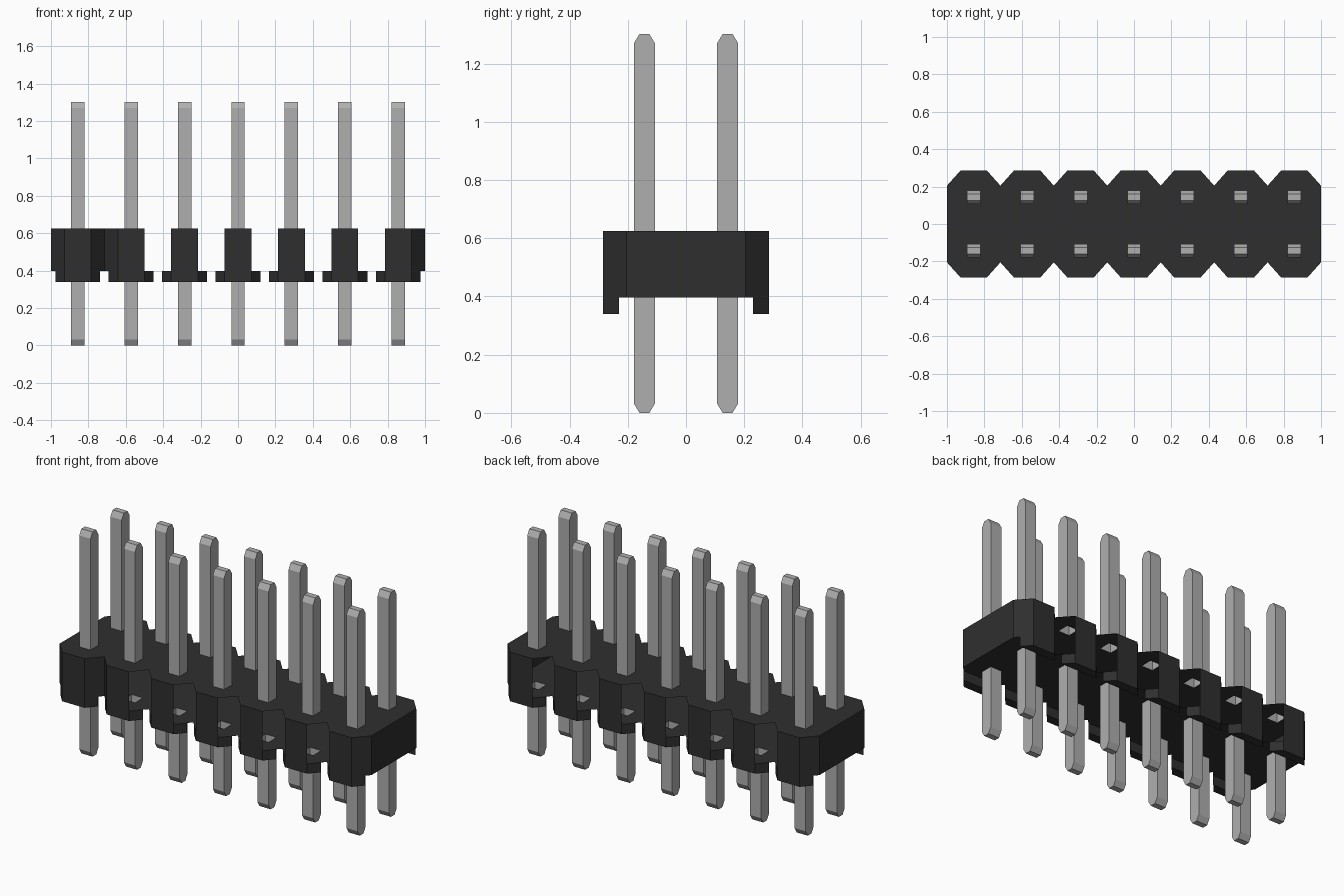
import bpy, bmesh

cube = bpy.data.objects.get("Cube")
if cube:
    bpy.data.objects.remove(cube, do_unlink=True)

COLS = 7
PITCH = 2 / COLS
ROW_Y = PITCH / 2           # pin row offset
HALF = PITCH / 2            # half of one cell
FLAT = PITCH / 4            # half width of a cell's flat front
EDGE_Y, NOTCH_Y = 0.285, 0.205
FOOT, BOTTOM, TOP, TIP = 0.34, 0.397, 0.625, 1.302
PIN = 0.036
centres = [(i - (COLS - 1) / 2) * PITCH for i in range(COLS)]


def material(name, value):
    m = bpy.data.materials.new(name)
    m.use_nodes = True
    colour = (value, value, value, 1)
    m.diffuse_color = colour
    bsdf = m.node_tree.nodes["Principled BSDF"]
    bsdf.inputs["Base Color"].default_value = colour
    bsdf.inputs["Roughness"].default_value = 0.6
    return m


plastic = material("black plastic", 0.028)
metal = material("grey metal", 0.43)


def finish(bm, name, mat):
    mesh = bpy.data.meshes.new(name)
    bm.to_mesh(mesh)
    bm.free()
    mesh.materials.append(mat)
    ob = bpy.data.objects.new(name, mesh)
    bpy.context.collection.objects.link(ob)
    return ob


def face(bm, points):
    return bm.faces.new([bm.verts.new(p) for p in points])


def wall(bm, a, b, low, high):
    face(bm, [(*a, low), (*b, low), (*b, high), (*a, high)])


def square(x, y, r):
    return [(x - r, y - r), (x + r, y - r), (x + r, y + r), (x - r, y + r)]


# Scalloped outline, counter-clockwise from the front corner
front = [(-1, -NOTCH_Y)]
for c in centres:
    front += [(c - FLAT, -EDGE_Y), (c + FLAT, -EDGE_Y), (c + HALF, -NOTCH_Y)]
outline = front + [(-x, -y) for x, y in front]


# Top and bottom plates with square pin openings
def plate(name, z, normal):
    bm = bmesh.new()
    loops = [outline] + [square(c, s * ROW_Y, PIN) for c in centres for s in (-1, 1)]
    for loop in loops:
        vs = [bm.verts.new((x, y, z)) for x, y in loop]
        for a, b in zip(vs, vs[1:] + vs[:1]):
            bm.edges.new((a, b))
    bmesh.ops.triangle_fill(bm, use_beauty=True, use_dissolve=False,
                            edges=bm.edges[:], normal=(0, 0, normal))
    bm.normal_update()
    for f in bm.faces:
        if f.normal.z * normal < 0:
            f.normal_flip()
    finish(bm, name, plastic)


plate("body_top", TOP, 1)
plate("body_bottom", BOTTOM, -1)

# Outer walls: flats, ends, corner chamfers and the one closed notch
bm = bmesh.new()
for a, b in zip(outline, outline[1:] + outline[:1]):
    mx, my = (a[0] + b[0]) / 2, (a[1] + b[1]) / 2
    is_flat = a[1] == b[1]
    at_end = abs(mx) > centres[-1]
    closed_notch = my < 0 and abs(mx - centres[0] - HALF) < HALF / 2
    if is_flat or at_end or closed_notch:
        wall(bm, a, b, BOTTOM, TOP)
finish(bm, "body_walls", plastic)

# Standoff feet under each flat, tapered like the chamfers
INNER_Y = 0.231
WIDE = FLAT + (HALF - FLAT) * (EDGE_Y - INNER_Y) / (EDGE_Y - NOTCH_Y)
bm = bmesh.new()
for c in centres:
    for s in (-1, 1):
        pts = [(c + s * x, s * y) for x, y in
               ((-FLAT, EDGE_Y), (-WIDE, INNER_Y), (WIDE, INNER_Y), (FLAT, EDGE_Y))]
        for a, b in zip(pts, pts[1:] + pts[:1]):
            wall(bm, a, b, FOOT, BOTTOM)
        face(bm, [(x, y, FOOT) for x, y in reversed(pts)])
finish(bm, "standoff_feet", plastic)


# Half pins: square tube open at the body, wedge tip bevelled front and back
def half_pin(bm, x, y, base, tip):
    out = 1 if tip > base else -1
    shoulder, r, t = tip - out * 0.032, PIN, 0.017
    profile = [(y - r, base), (y - r, shoulder), (y - t, tip),
               (y + t, tip), (y + r, shoulder), (y + r, base)]
    for (ya, za), (yb, zb) in zip(profile, profile[1:]):
        quad = [(x - r, ya, za), (x + r, ya, za), (x + r, yb, zb), (x - r, yb, zb)]
        face(bm, quad[::out])
    for s in (-1, 1):
        side = [(x + s * r, py, pz) for py, pz in profile]
        face(bm, side[::-s * out])


for name, base, tip in (("upper_pins", TOP, TIP), ("lower_pins", BOTTOM, 0)):
    bm = bmesh.new()
    for c in centres:
        for s in (-1, 1):
            half_pin(bm, c, s * ROW_Y, base, tip)
    finish(bm, name, metal)
